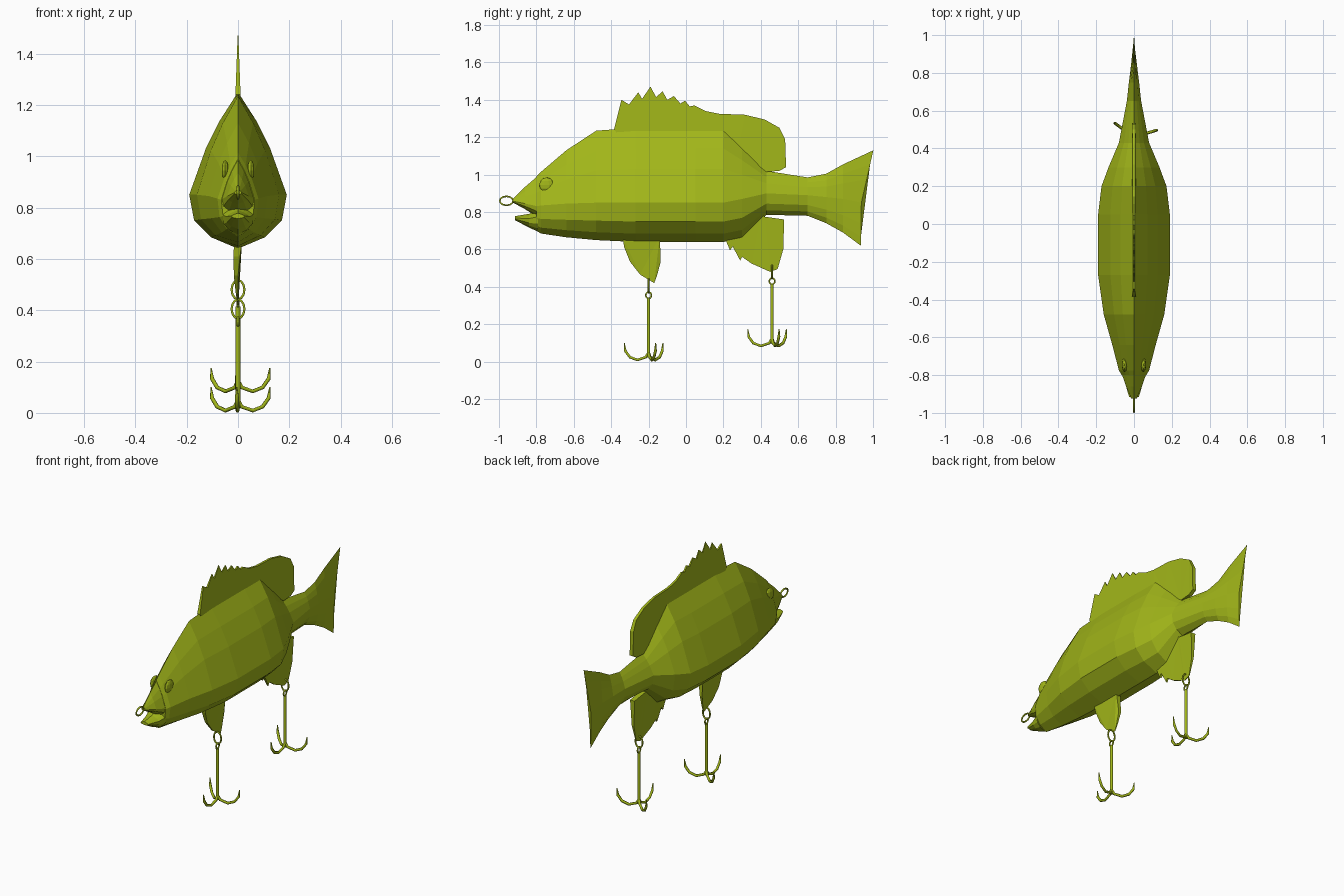
import bpy, bmesh, math

if "Cube" in bpy.data.objects:
    bpy.data.objects.remove(bpy.data.objects["Cube"])

mat = bpy.data.materials.new("olive_green")
mat.diffuse_color = (0.36, 0.47, 0.01, 1)
mat.use_nodes = True
mat.node_tree.nodes["Principled BSDF"].inputs["Base Color"].default_value = mat.diffuse_color


def add_mesh(name, mesh):
    ob = bpy.data.objects.new(name, mesh)
    bpy.context.collection.objects.link(ob)
    mesh.materials.clear()
    mesh.materials.append(mat)
    return ob


def from_bmesh(name, bm):
    bmesh.ops.recalc_face_normals(bm, faces=bm.faces)
    mesh = bpy.data.meshes.new(name)
    bm.to_mesh(mesh)
    bm.free()
    return add_mesh(name, mesh)


# Faceted teardrop section: (width share, height share above/below the widest line)
HALF = [(0, 1), (.37, .725), (.66, .45), (1, 0), (.9, -.48), (.55, -.79), (0, -1)]
SECTION = HALF + [(-x, h) for x, h in HALF[-2:0:-1]]


def loft(name, stations, shift=lambda y, z: y):
    """stations: (y, top z, bottom z, half width, z of widest line)"""
    bm = bmesh.new()
    rings = []
    for y, top, bot, w, mid in stations:
        ring = []
        for x, h in SECTION:
            z = mid + h * ((top - mid) if h > 0 else (mid - bot))
            ring.append(bm.verts.new((x * w, shift(y, z), z)))
        rings.append(ring)
    n = len(SECTION)
    for a, b in zip(rings, rings[1:]):
        for i in range(n):
            j = (i + 1) % n
            bm.faces.new((a[i], a[j], b[j], b[i]))
    bm.faces.new(rings[0])
    bm.faces.new(rings[-1])
    return from_bmesh(name, bm)


def fin(name, outline, z_base, z_tip, thick, bend=0):
    """Flat (y, z) outline, thinning from its base to its tip"""
    bm = bmesh.new()
    sides = []
    for s in (1, -1):
        ring = []
        for y, z in outline:
            t = min(1, max(0, (z - z_base) / (z_tip - z_base)))
            ring.append(bm.verts.new((s * (thick * (1 - t) + .0015) + bend * math.sin(t * math.pi), y, z)))
        sides.append(ring)
    a, b = sides
    for i in range(len(a)):
        j = (i + 1) % len(a)
        bm.faces.new((a[i], a[j], b[j], b[i]))
    caps = [bm.faces.new(a), bm.faces.new(b[::-1])]
    bmesh.ops.triangulate(bm, faces=caps)
    return from_bmesh(name, bm)


def wire(name, pts, radius, cyclic=False, taper=1):
    cu = bpy.data.curves.new(name, 'CURVE')
    cu.dimensions = '3D'
    cu.bevel_depth = radius
    cu.bevel_resolution = 1
    cu.use_fill_caps = True
    sp = cu.splines.new('POLY')
    sp.points.add(len(pts) - 1)
    for i, (p, co) in enumerate(zip(sp.points, pts)):
        p.co = (*co, 1)
        p.radius = taper if i == len(pts) - 1 else 1
    sp.use_cyclic_u = cyclic
    tmp = bpy.data.objects.new(name + "_curve", cu)
    bpy.context.collection.objects.link(tmp)
    dg = bpy.context.evaluated_depsgraph_get()
    mesh = bpy.data.meshes.new_from_object(tmp.evaluated_get(dg))
    bpy.data.objects.remove(tmp)
    return add_mesh(name, mesh)


def ring(name, y, z, ru, rz, plane, radius):
    pts = []
    for i in range(12):
        a = math.tau * i / 12
        u = ru * math.cos(a)
        pts.append((u if plane == 'x' else 0, y + (u if plane == 'y' else 0), z + rz * math.sin(a)))
    return wire(name, pts, radius, True)


# Body and tail in one loft, trailing edge raked back at the top
def rake(y, z):
    return y + (max(0, z - .84) * .23 if y > .9 else 0)


loft("body_and_tail", [
    (-.80, .99, .70, .065, .83),
    (-.775, 1.015, .685, .08, .835),
    (-.64, 1.13, .665, .115, .845),
    (-.48, 1.235, .65, .16, .85),
    (-.27, 1.25, .64, .19, .85),
    (.05, 1.25, .64, .19, .85),
    (.20, 1.25, .64, .172, .85),
    (.30, 1.155, .66, .135, .87),
    (.43, 1.02, .785, .08, .90),
    (.65, .985, .78, .038, .89),
    (.75, 1.005, .74, .027, .88),
    (.84, 1.055, .69, .016, .87),
    (.935, 1.13, .62, .004, .85)], rake)

# Open mouth
loft("upper_jaw", [(-.925, .872, .85, .014, .858), (-.86, .935, .815, .042, .845),
                   (-.79, .995, .77, .066, .83)])
loft("lower_jaw", [(-.915, .778, .757, .026, .768), (-.84, .79, .717, .048, .765),
                   (-.79, .81, .695, .062, .775)])

# Eyes
for s, side in ((1, "right"), (-1, "left")):
    bm = bmesh.new()
    bmesh.ops.create_uvsphere(bm, u_segments=10, v_segments=6, radius=1)
    for v in bm.verts:
        v.co = (s * .05 + v.co.x * .014, -.745 + v.co.y * .04, .945 + v.co.z * .04)
    from_bmesh(side + "_eye", bm)

# Fins
fin("dorsal_fin", [
    (-.385, 1.24), (-.345, 1.40), (-.305, 1.375), (-.255, 1.44), (-.235, 1.405),
    (-.19, 1.47), (-.16, 1.415), (-.125, 1.445), (-.10, 1.40), (-.065, 1.42),
    (-.03, 1.38), (-.005, 1.395), (.02, 1.365), (.045, 1.37), (.105, 1.34),
    (.18, 1.325), (.315, 1.32), (.42, 1.295), (.50, 1.25), (.53, 1.19),
    (.535, 1.04), (.50, 1.02), (.43, 1.015), (.28, 1.13), (.19, 1.2), (-.35, 1.2)],
    1.2, 1.47, .01)
fin("pelvic_fin", [
    (-.34, .67), (-.33, .61), (-.30, .535), (-.245, .465), (-.17, .42),
    (-.155, .46), (-.135, .535), (-.14, .67)], .66, .42, .014, -.008)
fin("anal_fin", [
    (.20, .68), (.235, .595), (.25, .615), (.29, .54), (.30, .56), (.35, .525),
    (.45, .48), (.49, .495), (.52, .60), (.525, .76), (.42, .775), (.40, .79),
    (.30, .72)], .76, .48, .014)

# Line ring on the nose
ring("nose_ring", -.96, .86, .036, .024, 'y', .005)

# Treble hooks: split ring, eye, shank and three barbs
BARB = [(0, .05), (.015, .024), (.06, .009), (.10, .024), (.125, .058), (.13, .10)]
for name, y, lift in (("front_hook", -.20, 0), ("rear_hook", .46, .075)):
    ring(name + "_split_ring", y, .405 + lift, .025, .037, 'x', .005)
    ring(name + "_eye", y, .355 + lift, .015, .017, 'y', .005)
    wire(name + "_shank", [(0, y, .34 + lift), (0, y, .022 + lift)], .01)
    for k, deg in enumerate((17, 144, 268)):
        c, s = math.cos(math.radians(deg)), math.sin(math.radians(deg))
        wire(f"{name}_barb_{k + 1}", [(r * c, y + r * s, z + lift) for r, z in BARB],
             .008, taper=.3)
